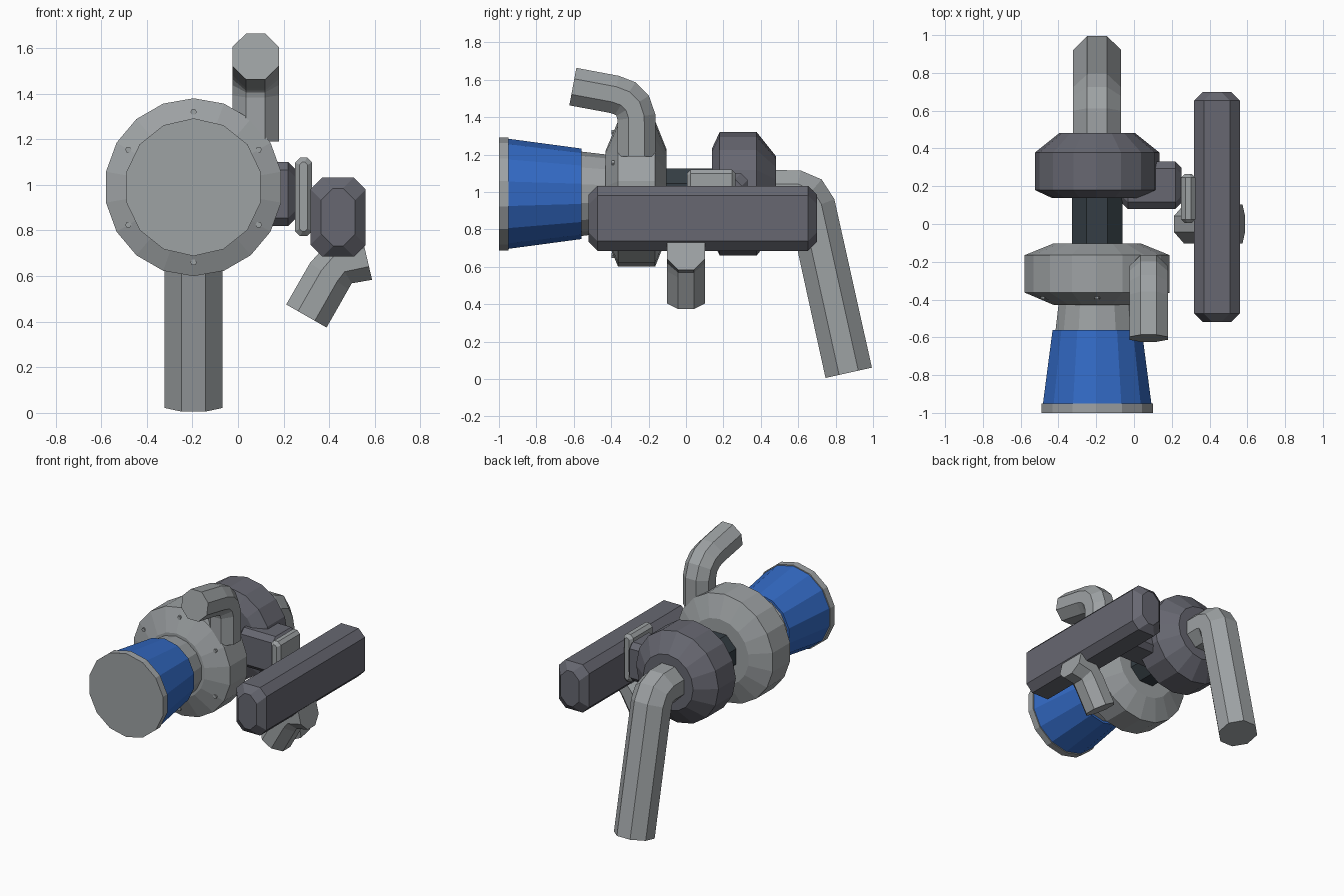
import bpy, bmesh, math
from mathutils import Vector

if "Cube" in bpy.data.objects:
    bpy.data.objects.remove(bpy.data.objects["Cube"])


def material(name, rgb):
    m = bpy.data.materials.new(name)
    m.diffuse_color = (*rgb, 1)
    m.use_nodes = True
    m.node_tree.nodes["Principled BSDF"].inputs["Base Color"].default_value = m.diffuse_color
    return m


GREY = material("light metal", (0.34, 0.36, 0.37))
DARK = material("dark cast metal", (0.135, 0.137, 0.165))
BLACK = material("blackened steel", (0.035, 0.048, 0.058))
BLUE = material("blue filter", (0.033, 0.145, 0.56))

AXIS_X, AXIS_Z = -0.195, 0.99      # shaft line, running along y


def loft(name, rings, mat):
    """Skin a list of equal-length point rings and cap both ends."""
    bm = bmesh.new()
    vs = [[bm.verts.new(p) for p in ring] for ring in rings]
    n = len(vs[0])
    for a, b in zip(vs, vs[1:]):
        for i in range(n):
            j = (i + 1) % n
            bm.faces.new((a[i], a[j], b[j], b[i]))
    bm.faces.new(vs[0])
    bm.faces.new(vs[-1])
    bmesh.ops.recalc_face_normals(bm, faces=bm.faces)
    me = bpy.data.meshes.new(name)
    bm.to_mesh(me)
    bm.free()
    me.materials.append(mat)
    ob = bpy.data.objects.new(name, me)
    bpy.context.collection.objects.link(ob)
    return ob


def turned(name, profile, sides, mat, turn=0.0):
    """Turn a (radius, y) profile round the shaft; a corner points up."""
    rings = []
    for r, y in profile:
        rings.append([Vector((AXIS_X + r * math.sin(turn + 2 * math.pi * i / sides), y,
                              AXIS_Z + r * math.cos(turn + 2 * math.pi * i / sides)))
                      for i in range(sides)])
    return loft(name, rings, mat)


def pipe(name, path, side, half, mat):
    """Sweep an octagon (flat-to-flat 2*half) along a planar path."""
    pts = [Vector(p) for p in path]
    side = Vector(side)
    r = half / math.cos(math.pi / 8)
    rings = []
    for k, p in enumerate(pts):
        t = Vector((0, 0, 0))
        if k > 0:
            t += (p - pts[k - 1]).normalized()
        if k < len(pts) - 1:
            t += (pts[k + 1] - p).normalized()
        up = side.cross(t.normalized())
        angles = [(i + 0.5) * math.pi / 4 for i in range(8)]
        rings.append([p + r * (side * math.cos(a) + up * math.sin(a)) for a in angles])
    return loft(name, rings, mat)


def chamfered(name, lo, hi, axis, cut, mat):
    """Box with an octagonal section along an axis and tapered ends."""
    u, v = [i for i in range(3) if i != axis]
    rings = []
    for pos, inset in ((lo[axis], cut), (lo[axis] + cut, 0), (hi[axis] - cut, 0), (hi[axis], cut)):
        u0, u1, v0, v1 = lo[u] + inset, hi[u] - inset, lo[v] + inset, hi[v] - inset
        c = min(cut * 1.1, (u1 - u0) * 0.35)
        ring = []
        for a, b in ((u0 + c, v0), (u1 - c, v0), (u1, v0 + c), (u1, v1 - c),
                     (u1 - c, v1), (u0 + c, v1), (u0, v1 - c), (u0, v0 + c)):
            p = Vector((0, 0, 0))
            p[axis], p[u], p[v] = pos, a, b
            ring.append(p)
        rings.append(ring)
    return loft(name, rings, mat)


# Shaft line: housings, centre section, intake and filter
turned("compressor_housing", [(0.23, -0.43), (0.39, -0.363), (0.39, -0.165), (0.235, -0.103)], 18, GREY)
turned("turbine_housing", [(0.24, 0.138), (0.33, 0.18), (0.33, 0.378), (0.20, 0.482)], 16, DARK)
turned("centre_section", [(0.145, -0.13), (0.145, 0.16)], 8, BLACK, math.pi / 8)
turned("intake_neck", [(0.208, -0.41), (0.228, -0.58)], 14, GREY)
turned("filter_element", [(0.242, -0.56), (0.295, -0.955)], 14, BLUE)
turned("filter_cap", [(0.302, -0.95), (0.302, -1.0)], 14, GREY)

# Ring of small bolts on the compressor face
for i in range(6):
    a = i * math.pi / 3
    c = Vector((AXIS_X + 0.33 * math.sin(a), 0, AXIS_Z + 0.33 * math.cos(a)))
    loft("compressor_bolt", [[c + Vector((0.014 * math.cos(b * math.pi / 3), y,
                                          0.014 * math.sin(b * math.pi / 3))) for b in range(6)]
                             for y in (-0.37, -0.397)], GREY)

# Bent pipes
pipe("exhaust_pipe", [(AXIS_X, y, z) for y, z in
                      ((0.45, 0.99), (0.59, 0.99), (0.643, 0.97), (0.675, 0.915), (0.87, 0.033))],
     (1, 0, 0), 0.127, GREY)
pipe("compressor_outlet", [(0.077, y, z) for y, z in
                           ((-0.265, 1.19), (-0.265, 1.40), (-0.285, 1.46), (-0.325, 1.50),
                            (-0.385, 1.522), (-0.605, 1.563))],
     (1, 0, 0), 0.102, GREY)
pipe("lower_elbow", [(x, 0, z) for x, z in
                     ((0.30, 0.425), (0.40, 0.60), (0.445, 0.655), (0.565, 0.683))],
     (0, 1, 0), 0.102, GREY)

# Side canister with its mounting block and plate
chamfered("side_canister", (0.318, -0.52, 0.685), (0.56, 0.70, 1.032), 1, 0.047, DARK)
chamfered("mounting_block", (-0.065, 0.08, 0.82), (0.252, 0.33, 1.10), 0, 0.032, DARK)
chamfered("mounting_plate", (0.25, 0.005, 0.775), (0.325, 0.265, 1.12), 1, 0.02, GREY)
